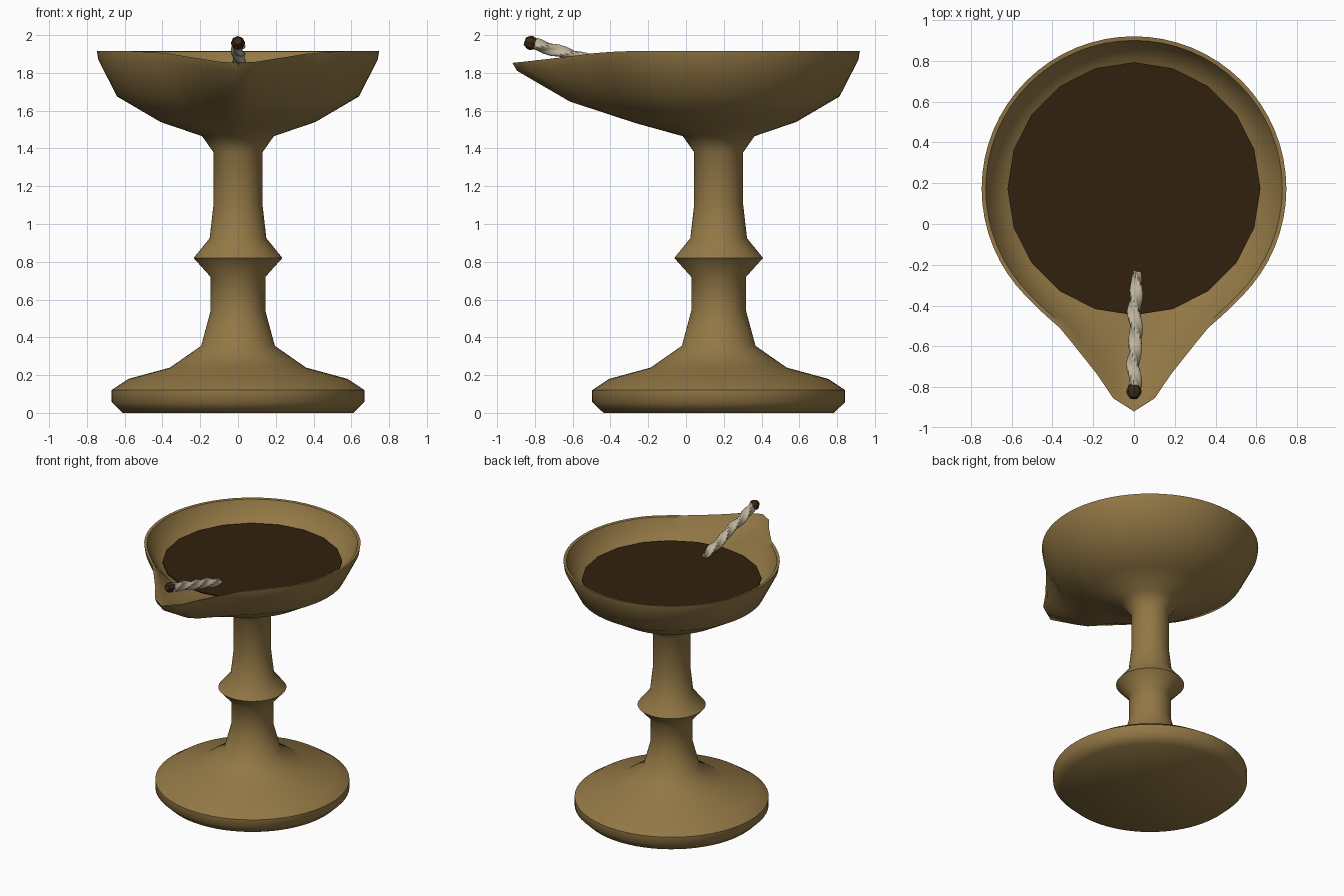
import bpy, bmesh, math
from mathutils import Vector

if "Cube" in bpy.data.objects:
    bpy.data.objects.remove(bpy.data.objects["Cube"], do_unlink=True)

SEGS = 64
AXIS_Y = 0.173      # the turned body sits behind centre, the spout reaches forward
SPOUT = 0.345       # how far the rim is pulled out at the spout


def material(name, rgb):
    m = bpy.data.materials.new(name)
    m.use_nodes = True
    col = (*rgb, 1.0)
    m.diffuse_color = col
    bsdf = m.node_tree.nodes["Principled BSDF"]
    bsdf.inputs["Base Color"].default_value = col
    bsdf.inputs["Roughness"].default_value = 0.6
    return m


bronze = material("bronze", (0.29, 0.187, 0.06))
oil_brown = material("dark oil", (0.032, 0.015, 0.004))
cotton = material("cotton", (0.52, 0.45, 0.33))
char = material("charred cotton", (0.05, 0.023, 0.007))


def loft(name, rings, mat, cap_start=True, cap_end=True, angle=50):
    """Skin a list of equal-sized point rings."""
    bm = bmesh.new()
    loops = [[bm.verts.new(p) for p in ring] for ring in rings]
    n = len(loops[0])
    for a, b in zip(loops, loops[1:]):
        for i in range(n):
            j = (i + 1) % n
            bm.faces.new((a[i], a[j], b[j], b[i]))
    if cap_start:
        bm.faces.new(loops[0][::-1])
    if cap_end:
        bm.faces.new(loops[-1])
    bmesh.ops.recalc_face_normals(bm, faces=bm.faces)
    me = bpy.data.meshes.new(name)
    bm.to_mesh(me)
    bm.free()
    me.materials.append(mat)
    ob = bpy.data.objects.new(name, me)
    bpy.context.collection.objects.link(ob)
    bpy.ops.object.select_all(action='DESELECT')
    ob.select_set(True)
    bpy.context.view_layer.objects.active = ob
    bpy.ops.object.shade_smooth_by_angle(angle=math.radians(angle))
    return ob


# Spout pull against the angle from the front, in degrees
PULL = [(0, 1.0), (5.6, 0.83), (13, 0.43), (26, 0.09), (36, 0.02), (46, 0.0), (181, 0.0)]


def pull(deg):
    for (a, va), (b, vb) in zip(PULL, PULL[1:]):
        if a <= deg <= b:
            return va + (vb - va) * (deg - a) / (b - a)
    return 0.0


def turned_ring(r, z, spout=0.0):
    """Circle about the body axis, drawn out and lowered at the spout."""
    pts = []
    for i in range(SEGS):
        t = 2 * math.pi * i / SEGS
        deg = math.degrees(min(t, 2 * math.pi - t))
        p = pull(deg)
        rr = r + SPOUT * spout * p
        drop = 0.062 * spout * p ** 0.6
        pts.append((rr * math.sin(t), AXIS_Y - rr * math.cos(t), z - drop))
    return pts


# Foot up to the widest line of the collar
foot = [(0.61, 0), (0.67, 0.058), (0.67, 0.12), (0.58, 0.18), (0.36, 0.24),
        (0.195, 0.355), (0.145, 0.54), (0.145, 0.72), (0.235, 0.82)]
loft("foot", [turned_ring(*p) for p in foot], bronze, cap_end=False)

# Upper stem and hollow bowl: radius, height, share of the spout pull
bowl = [(0.235, 0.82, 0), (0.15, 0.925, 0), (0.13, 1.1, 0), (0.13, 1.38, 0),
        (0.19, 1.465, 0), (0.41, 1.54, 0.09), (0.64, 1.675, 0.43),
        (0.74, 1.87, 0.95), (0.747, 1.915, 1), (0.727, 1.912, 0.98),
        (0.705, 1.865, 0.82), (0.63, 1.765, 0.12), (0.3, 1.68, 0)]
loft("stem_and_bowl", [turned_ring(*p) for p in bowl], bronze, cap_start=False)

# Oil surface, a thin twenty-sided disc
def disc(z, r=0.62, n=20):
    return [(r * math.cos(2 * math.pi * i / n), AXIS_Y + r * math.sin(2 * math.pi * i / n), z)
            for i in range(n)]


loft("oil_surface", [disc(1.772), disc(1.78)], oil_brown, angle=30)

# Wick: three twisted strands running from the oil out over the spout
start, end = Vector((0.01, -0.235, 1.782)), Vector((0, -0.8, 1.952))
along = (end - start).normalized()
side = Vector((1, 0, 0))
side = (side - along * side.dot(along)).normalized()
up = side.cross(along)


def wick_ring(centre, radius, lobe=0.0, twist=0.0, n=18):
    pts = []
    for i in range(n):
        t = 2 * math.pi * i / n
        r = radius + lobe * math.cos(3 * (t - twist))
        pts.append(centre + side * r * math.cos(t) + up * r * math.sin(t))
    return pts


rings = []
STEPS = 48
for k in range(STEPS + 1):
    f = k / STEPS
    c = start.lerp(end, f) + side * 0.005 * math.sin(14 * f)
    rings.append(wick_ring(c, 0.018 + 0.012 * min(1, f * 6), 0.006, f * 9))
loft("wick", rings, cotton, angle=40)

# Burnt wick end
tip = [(-0.01, 0.026), (0.02, 0.038), (0.036, 0.034), (0.056, 0.02)]
loft("burnt_wick_end", [wick_ring(end + along * d, r, n=8) for d, r in tip], char, angle=30)
